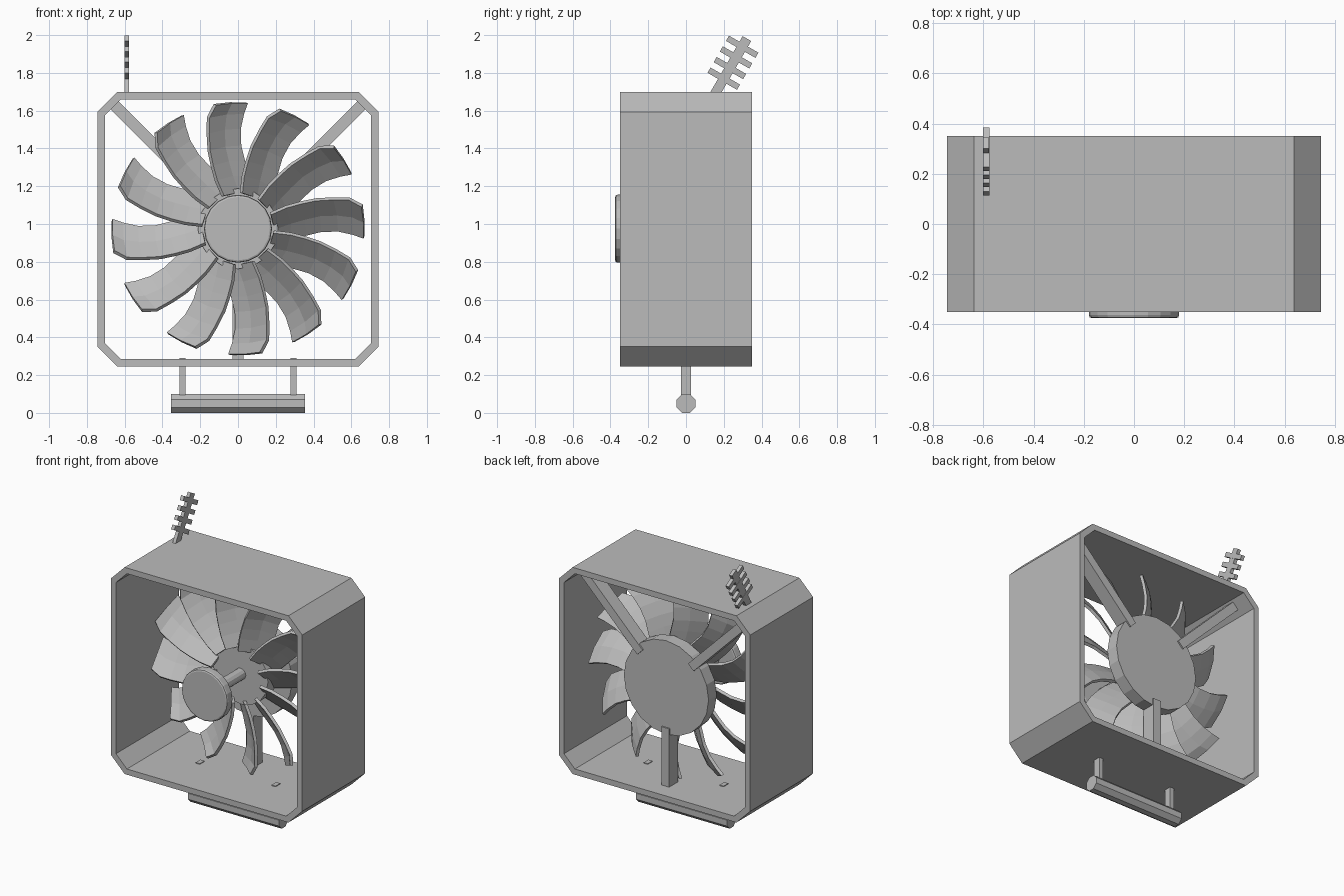
import bpy, bmesh, math
from mathutils import Matrix, Vector

if "Cube" in bpy.data.objects:
    bpy.data.objects.remove(bpy.data.objects["Cube"])

grey = bpy.data.materials.new("plain grey")
grey.diffuse_color = (0.5, 0.5, 0.5, 1)
grey.use_nodes = True
grey.node_tree.nodes["Principled BSDF"].inputs["Base Color"].default_value = grey.diffuse_color
CZ = 0.975  # height of the rotor axis


def finish(name, bm):
    bmesh.ops.recalc_face_normals(bm, faces=bm.faces)
    me = bpy.data.meshes.new(name)
    bm.to_mesh(me)
    bm.free()
    me.materials.append(grey)
    ob = bpy.data.objects.new(name, me)
    bpy.context.collection.objects.link(ob)
    return ob


def add_box(bm, lo, hi, mat=Matrix()):
    lo, hi = Vector(lo), Vector(hi)
    m = mat @ Matrix.Translation((lo + hi) / 2) @ Matrix.Diagonal((*(hi - lo), 1))
    bmesh.ops.create_cube(bm, size=1, matrix=m)


def box(name, lo, hi, mat=Matrix()):
    bm = bmesh.new()
    add_box(bm, lo, hi, mat)
    return finish(name, bm)


def disc(name, r, y0, y1, sides):
    """Cylinder on the rotor axis, from y0 to y1."""
    bm = bmesh.new()
    m = Matrix.Translation((0, (y0 + y1) / 2, CZ)) @ Matrix.Rotation(math.pi / 2, 4, 'X')
    bmesh.ops.create_cone(bm, cap_ends=True, segments=sides, radius1=r, radius2=r,
                          depth=y1 - y0, matrix=m)
    return finish(name, bm)


# Housing: octagonal tube open at front and back
def octagon(x, z0, z1, c):
    return [(-x + c, z0), (x - c, z0), (x, z0 + c), (x, z1 - c),
            (x - c, z1), (-x + c, z1), (-x, z1 - c), (-x, z0 + c)]


bm = bmesh.new()
loops = []
for prof, y in (("o", -0.35), ("o", 0.35), ("i", 0.35), ("i", -0.35)):
    pts = octagon(0.745, 0.245, 1.70, 0.107) if prof == "o" else octagon(0.705, 0.285, 1.66, 0.085)
    loops.append([bm.verts.new((x, y, z)) for x, z in pts])
for k in range(4):
    a, b = loops[k], loops[(k + 1) % 4]
    for i in range(8):
        j = (i + 1) % 8
        bm.faces.new((a[i], a[j], b[j], b[i]))
finish("housing", bm)

# Front cap with rounded rim, shaft, rotor hub and rear motor
cap = disc("front_cap", 0.18, -0.375, -0.31, 20)
bev = cap.modifiers.new("rim", 'BEVEL')
bev.width = 0.012
bev.segments = 2
bev.limit_method = 'ANGLE'
bev.angle_limit = math.radians(40)
disc("shaft", 0.04, -0.32, 0.05, 12)
disc("rotor_hub", 0.213, 0.03, 0.14, 16)
disc("motor", 0.33, 0.13, 0.22, 20)

# Blades: rows of radius, trailing angle, leading angle
ROWS = [(0.19, -24, 25), (0.28, -11, 24.5), (0.36, -5, 22.5), (0.44, -1.5, 20.5),
        (0.53, -1, 17.5), (0.61, -2.5, 15), (0.668, -4, 10.5)]
bm = bmesh.new()
for n in range(12):
    grid = []
    for r, a0, a1 in ROWS:
        row = []
        for t, camber in ((0, 0), (0.5, 0.012), (1, 0)):
            a = math.radians(30 * n + a0 + (a1 - a0) * t)
            y = 0.125 - 0.15 * t + camber
            row.append(bm.verts.new((r * math.cos(a), y, CZ + r * math.sin(a))))
        grid.append(row)
    for p, q in zip(grid, grid[1:]):
        for i in range(2):
            bm.faces.new((p[i], p[i + 1], q[i + 1], q[i]))
blades = finish("fan_blades", bm)
sol = blades.modifiers.new("thickness", 'SOLIDIFY')
sol.thickness = 0.02
sol.offset = 0

# Three struts holding the motor
for name, ang, length in (("strut_right", 45, 0.945), ("strut_left", 135, 0.945),
                          ("strut_bottom", 270, 0.70)):
    m = Matrix.Translation((0, 0, CZ)) @ Matrix.Rotation(-math.radians(ang), 4, 'Y')
    box(name, (0.28, 0.13, -0.03), (length, 0.23, 0.03), m)

# Stand: two legs on an octagonal foot bar
for s, side in ((-1, "left"), (1, "right")):
    box("leg_" + side, (s * 0.295 - 0.016, -0.026, 0.08), (s * 0.295 + 0.016, 0.026, 0.29))
bm = bmesh.new()
m = (Matrix.Translation((0, 0, 0.05)) @ Matrix.Rotation(math.pi / 2, 4, 'Y')
     @ Matrix.Rotation(math.pi / 8, 4, 'Z'))
R = 0.05 / math.cos(math.pi / 8)
bmesh.ops.create_cone(bm, cap_ends=True, segments=8, radius1=R, radius2=R, depth=0.71, matrix=m)
finish("foot_bar", bm)

# Leaning antenna with four crossbars
bm = bmesh.new()
m = Matrix.Translation((-0.589, 0.16, 1.70)) @ Matrix.Rotation(-math.radians(30), 4, 'X')
add_box(bm, (-0.012, -0.026, -0.02), (0.012, 0.026, 0.325), m)
for k in range(4):
    s = 0.08 + 0.065 * k
    add_box(bm, (-0.0125, -0.09, s - 0.016), (0.0125, 0.09, s + 0.016), m)
finish("antenna", bm)
